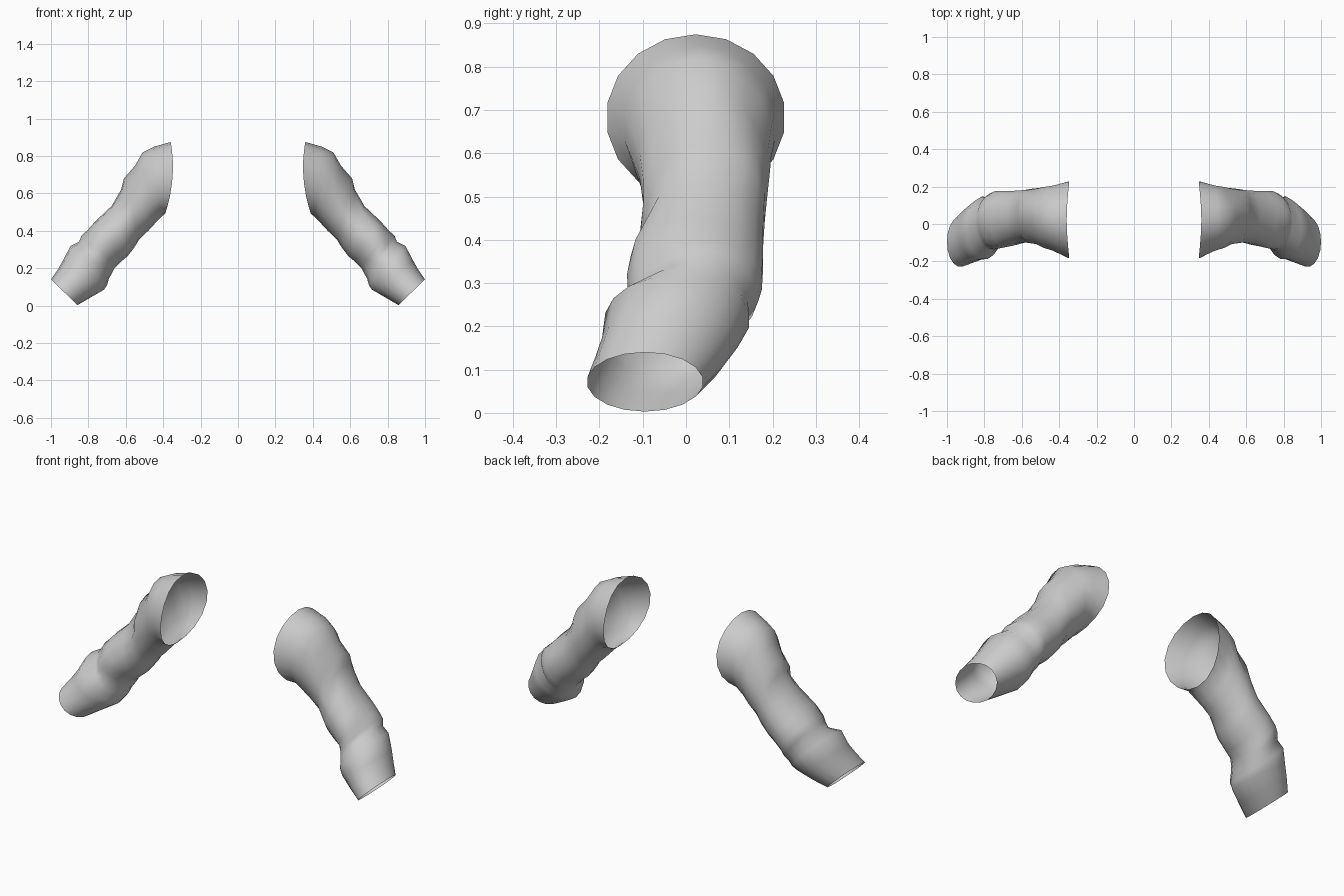
import bpy, bmesh
from math import sin, cos, pi, exp
from mathutils import Vector

cube = bpy.data.objects.get("Cube")
if cube:
    bpy.data.objects.remove(cube, do_unlink=True)

SEGMENTS = 18

cloth = bpy.data.materials.new("grey cloth")
cloth.use_nodes = True
cloth.diffuse_color = (0.6, 0.6, 0.6, 1)
cloth.node_tree.nodes["Principled BSDF"].inputs["Base Color"].default_value = (0.6, 0.6, 0.6, 1)

# Sleeve rings, shoulder to cuff: outer x, outer z, inner x, inner z, front y, back y
RINGS = [
    (.36, .875, .39, .49, -.185, .23),
    (.45, .85, .41, .475, -.145, .208),
    (.51, .82, .447, .436, -.13, .2),
    (.55, .75, .48, .40, -.11, .195),
    (.61, .68, .527, .356, -.102, .19),
    (.625, .62, .555, .31, -.102, .185),
    (.676, .532, .59, .265, -.115, .18),
    (.762, .452, .625, .235, -.13, .18),
    (.81, .405, .66, .20, -.13, .178),
    (.842, .38, .675, .17, -.135, .175),
    (.85, .343, .69, .145, -.155, .16),
    (.896, .318, .70, .11, -.195, .152),
    (.938, .238, .715, .086, -.20, .12),
    (.965, .19, .789, .043, -.215, .085),
    (1.0, .14, .858, .003, -.23, .04),
]

# Cloth folds: ring, angle, rings per radian, half-angle, depth
FOLDS = [
    (9.5, .8, 1.0, .8, .022),
    (9.7, 4.9, -.6, .7, .018),
    (5.0, .9, 2.5, .5, .022),
    (3.0, 5.3, -2.0, .5, .015),
    (7.6, 2.2, .8, .6, .012),
    (12.0, 2.0, -.8, .6, .012),
    (7.5, 1.2, 1.0, .6, -.012),
]


def fold_depth(ring, angle):
    total = 0
    for r, a, slope, spread, depth in FOLDS:
        d = (angle - a + pi) % (2 * pi) - pi
        total += depth * exp(-(ring - r - slope * d) ** 2) * exp(-(d / spread) ** 2)
    return total


def make_sleeve(name, side):
    bm = bmesh.new()
    loops = []
    for i, (ox, oz, ix, iz, front, back) in enumerate(RINGS):
        outer, inner = Vector((ox, 0, oz)), Vector((ix, 0, iz))
        centre = (outer + inner) / 2 + Vector((0, (front + back) / 2, 0))
        across = (outer - inner) / 2
        depth = Vector((0, (front - back) / 2, 0))
        loop = []
        for k in range(SEGMENTS):
            a = 2 * pi * k / SEGMENTS
            offset = across * cos(a) + depth * sin(a)
            p = centre + offset - offset.normalized() * fold_depth(i, a)
            # The shoulder opening curves inward at its front and back
            if i == 0:
                p.x -= .025 * sin(a) ** 2
            loop.append(bm.verts.new((side * p.x, p.y, p.z)))
        loops.append(loop)
    for a, b in zip(loops, loops[1:]):
        for k in range(SEGMENTS):
            n = (k + 1) % SEGMENTS
            quad = [a[k], a[n], b[n], b[k]]
            bm.faces.new(quad if side > 0 else quad[::-1])
    # Point the open tube's faces outward
    bm.normal_update()
    mid = sum((v.co for v in loops[6]), Vector()) / SEGMENTS
    if sum(f.normal.dot(f.calc_center_median() - mid)
           for v in loops[6] for f in v.link_faces) < 0:
        bmesh.ops.reverse_faces(bm, faces=bm.faces[:])
    mesh = bpy.data.meshes.new(name)
    bm.to_mesh(mesh)
    bm.free()
    mesh.materials.append(cloth)
    mesh.shade_smooth()
    obj = bpy.data.objects.new(name, mesh)
    bpy.context.collection.objects.link(obj)


make_sleeve("left_sleeve", 1)
make_sleeve("right_sleeve", -1)
